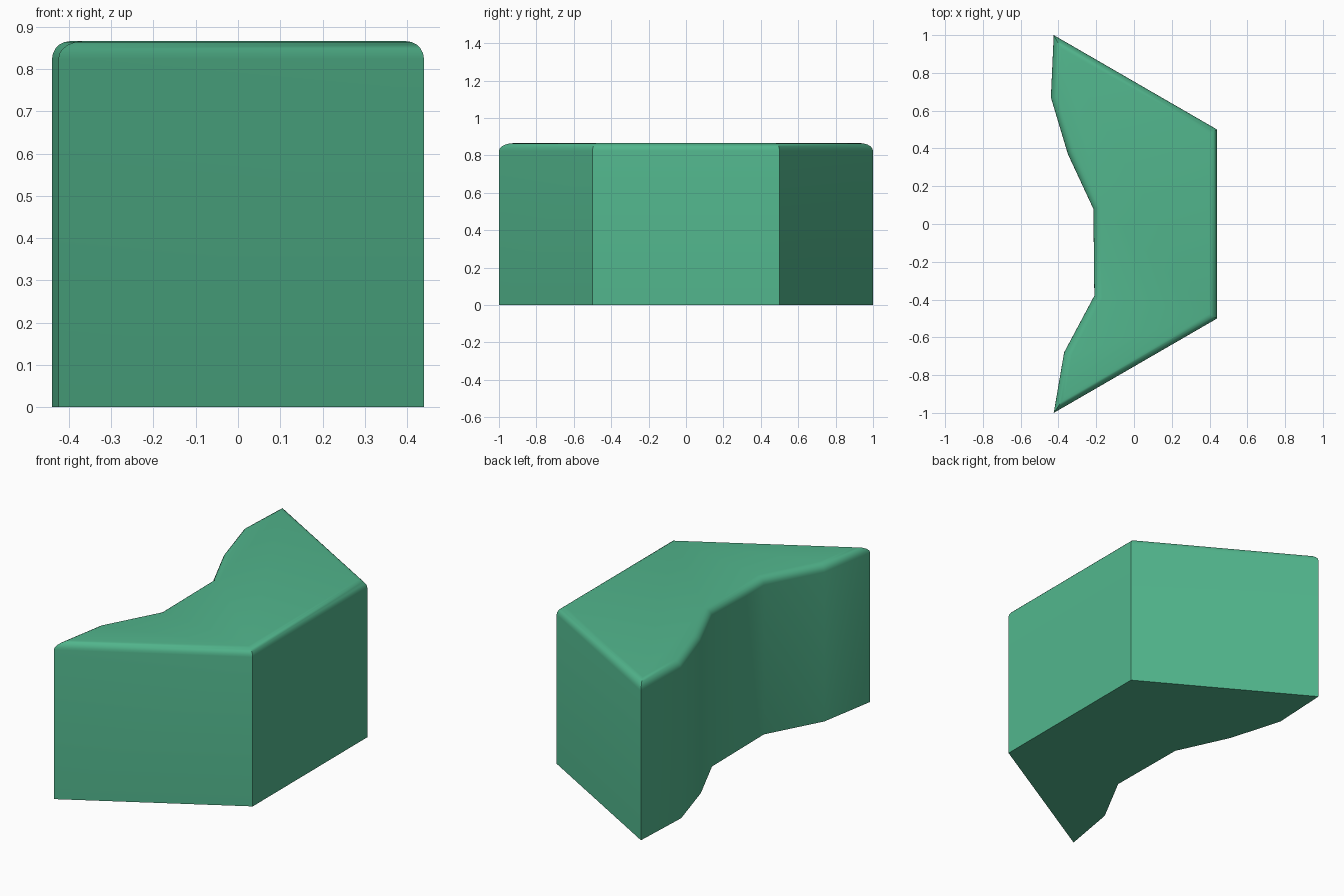
import bpy
import bmesh
import math

HEIGHT = 0.866
ROUNDING = 0.042

cube = bpy.data.objects.get("Cube")
if cube:
    bpy.data.objects.remove(cube, do_unlink=True)

# Half-hexagon outer walls, then the wavy inner bank
hexagon = [(-0.425, -1.0), (0.44, -0.5), (0.44, 0.5), (-0.425, 1.0)]
bank = [(-0.44, 0.67), (-0.35, 0.37), (-0.215, 0.08),
        (-0.21, -0.38), (-0.37, -0.68)]

# Extrude the outline into a solid block
bm = bmesh.new()
base = bm.faces.new([bm.verts.new((x, y, 0)) for x, y in hexagon + bank])
extruded = bmesh.ops.extrude_face_region(bm, geom=[base], use_keep_orig=True)["geom"]
top_verts = [v for v in extruded if isinstance(v, bmesh.types.BMVert)]
bmesh.ops.translate(bm, verts=top_verts, vec=(0, 0, HEIGHT))
bmesh.ops.recalc_face_normals(bm, faces=bm.faces)

# Round the rim of the top only
rim = [e for e in bm.edges if all(v.co.z > HEIGHT / 2 for v in e.verts)]
bmesh.ops.bevel(bm, geom=rim, offset=ROUNDING, offset_type='OFFSET',
                segments=5, profile=0.5, affect='EDGES', clamp_overlap=True)

mesh = bpy.data.meshes.new("terrain_block")
bm.to_mesh(mesh)
bm.free()
block = bpy.data.objects.new("terrain_block", mesh)
bpy.context.collection.objects.link(block)

# Green surface
green = bpy.data.materials.new("grass_green")
green.use_nodes = True
colour = (0.084, 0.468, 0.266, 1)
green.diffuse_color = colour
shader = next(n for n in green.node_tree.nodes if n.type == 'BSDF_PRINCIPLED')
shader.inputs["Base Color"].default_value = colour
shader.inputs["Roughness"].default_value = 0.9
mesh.materials.append(green)

# Smooth bank and rim, crisp hexagon corners
bpy.ops.object.select_all(action='DESELECT')
block.select_set(True)
bpy.context.view_layer.objects.active = block
bpy.ops.object.shade_smooth_by_angle(angle=math.radians(40))
